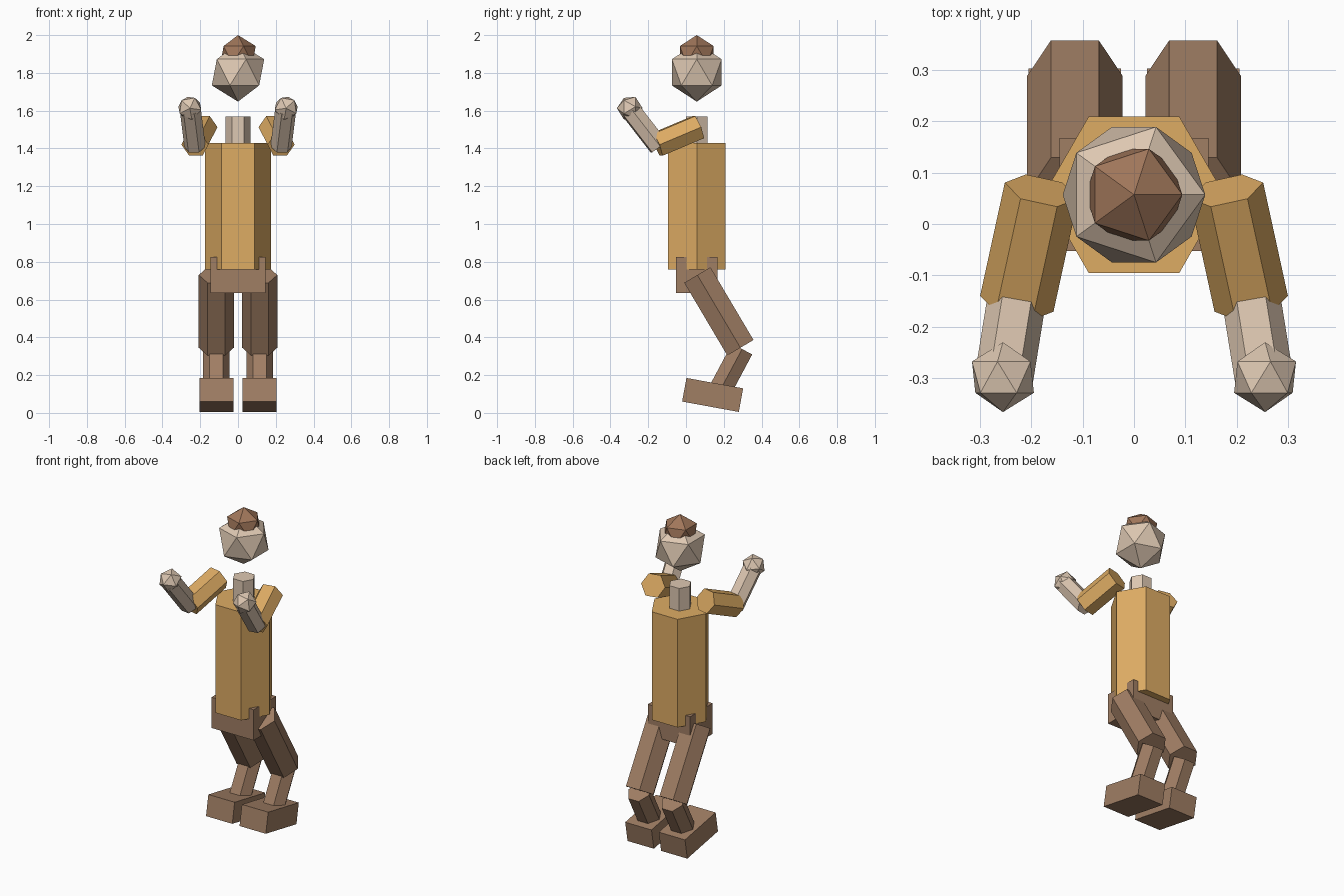
import bpy, bmesh, math
from mathutils import Matrix, Vector

cube = bpy.data.objects.get("Cube")
if cube:
    bpy.data.objects.remove(cube, do_unlink=True)

MID_Y = 0.057   # body axis
LEG_X = 0.115


def srgb(*rgb):
    return [((c / 255 + 0.055) / 1.055) ** 2.4 for c in rgb] + [1.0]


def material(name, color):
    mat = bpy.data.materials.new(name)
    mat.diffuse_color = color
    mat.use_nodes = True
    mat.node_tree.nodes["Principled BSDF"].inputs["Base Color"].default_value = color
    return mat


SKIN = material("skin", srgb(222, 200, 178))
GOLD = material("golden_shirt", srgb(222, 172, 100))
BROWN = material("brown_trousers", srgb(160, 126, 100))
HAIR = material("brown_hair", srgb(160, 118, 90))


def finish(name, bm, mat):
    bmesh.ops.recalc_face_normals(bm, faces=bm.faces)
    mesh = bpy.data.meshes.new(name)
    bm.to_mesh(mesh)
    bm.free()
    mesh.materials.append(mat)
    obj = bpy.data.objects.new(name, mesh)
    bpy.context.collection.objects.link(obj)
    return obj


def prism(name, start, end, radius, mat):
    """Six-sided prism between two points, with one corner pair level."""
    start, end = Vector(start), Vector(end)
    axis = (end - start).normalized()
    side = axis.cross(Vector((0, 0, 1)))
    side = side.normalized() if side.length > 0.01 else Vector((1, 0, 0))
    up = axis.cross(side)
    bm = bmesh.new()
    ring = []
    for i in range(6):
        a = math.radians(60 * i)
        ring.append(bm.verts.new(start + radius * (side * math.cos(a) + up * math.sin(a))))
    cap = bm.faces.new(ring)
    extruded = bmesh.ops.extrude_face_region(bm, geom=[cap], use_keep_orig=True)
    moved = [v for v in extruded["geom"] if isinstance(v, bmesh.types.BMVert)]
    bmesh.ops.translate(bm, verts=moved, vec=end - start)
    return finish(name, bm, mat)


def box(name, center, size, mat, pitch=0):
    bm = bmesh.new()
    turn = Matrix.Rotation(math.radians(pitch), 4, "X")
    bmesh.ops.create_cube(bm, size=1, matrix=Matrix.Translation(center) @ turn
                          @ Matrix.Diagonal((*size, 1)))
    return finish(name, bm, mat)


def ball(name, center, radius, mat, turn=Matrix()):
    bm = bmesh.new()
    bmesh.ops.create_icosphere(bm, subdivisions=1, radius=radius,
                               matrix=Matrix.Translation(center) @ turn)
    return finish(name, bm, mat)


# Head, hair, neck and trunk
ball("head", (0, MID_Y, 1.803), 0.155, SKIN)
ball("hair", (0, MID_Y, 1.895), 0.105, HAIR)
prism("neck", (0, MID_Y, 1.36), (0, MID_Y, 1.57), 0.066, SKIN)
prism("torso", (0, MID_Y, 0.76), (0, MID_Y, 1.43), 0.176, GOLD)
box("hips", (0, MID_Y, 0.73), (0.29, 0.22, 0.19), BROWN)

# Hand facing: one corner forward, one corner up
hand_turn = Matrix(((0, 1, 0, 0), (0, 0, -1, 0), (-1, 0, 0, 0), (0, 0, 0, 1)))

# Arms and legs on both sides
for label, s in (("left", 1), ("right", -1)):
    elbow = (s * 0.228, -0.155, 1.42)
    wrist = (s * 0.253, -0.30, 1.61)
    prism(label + "_upper_arm", (s * 0.18, 0.065, 1.513), elbow, 0.073, GOLD)
    prism(label + "_forearm", (s * 0.228, -0.145, 1.41), wrist, 0.057, SKIN)
    tilt = Matrix.Rotation(s * math.radians(10), 4, "Y")
    ball(label + "_hand", (s * 0.255, -0.298, 1.613), 0.068, SKIN, tilt @ hand_turn)

    x = s * LEG_X
    prism(label + "_thigh", (x, 0.06, 0.73), (x, 0.288, 0.345), 0.093, BROWN)
    prism(label + "_shin", (x, 0.297, 0.338), (x, 0.17, 0.1), 0.07, BROWN)
    box(label + "_foot", (x, 0.141, 0.095), (0.18, 0.305, 0.127), BROWN, pitch=-10.4)
